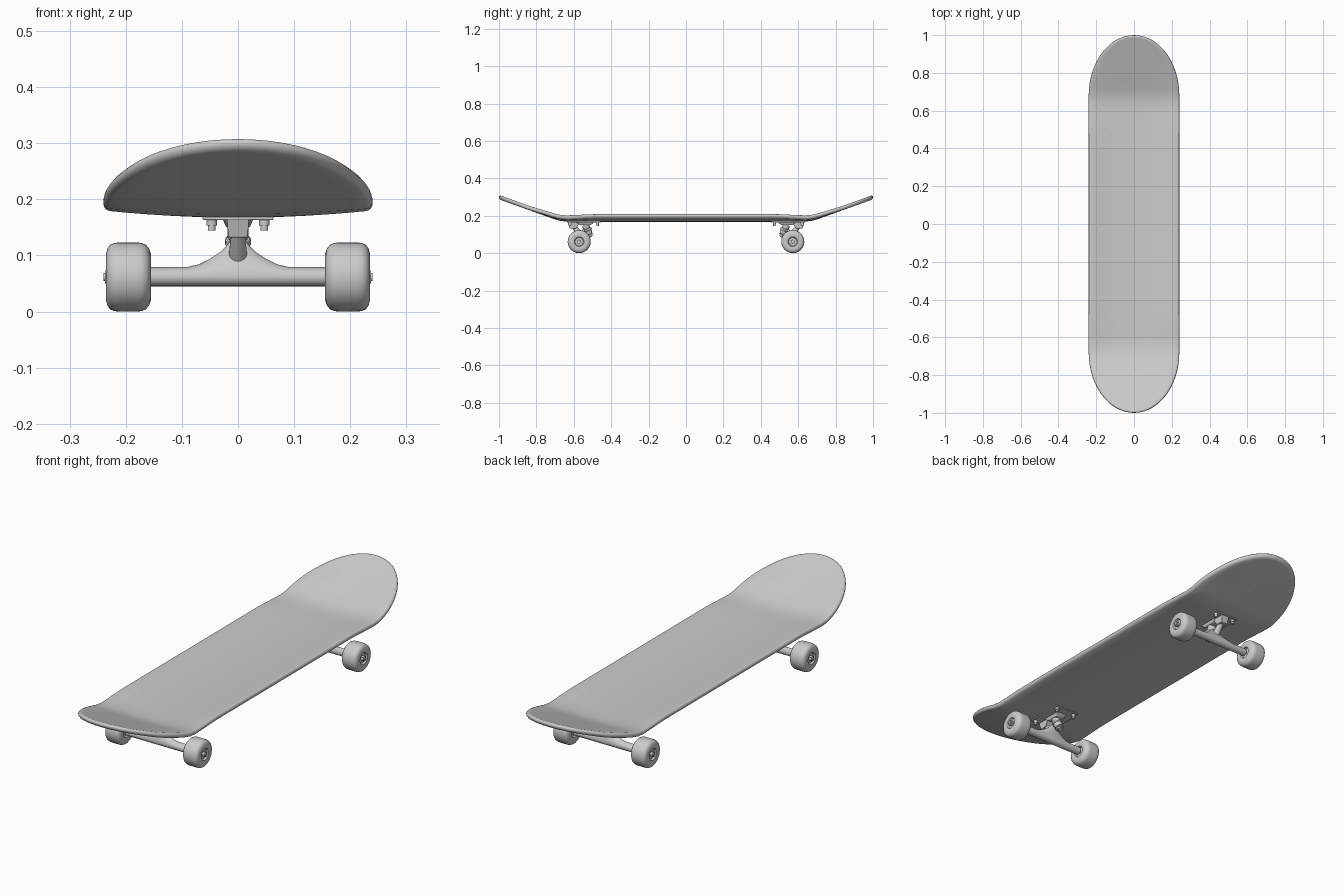
import bpy, bmesh
from math import sin, cos, pi, exp, log
from mathutils import Vector

if "Cube" in bpy.data.objects:
    bpy.data.objects.remove(bpy.data.objects["Cube"])


def finish(name, bm, mx=False, my=False, bevel=0, angle=40):
    bmesh.ops.remove_doubles(bm, verts=bm.verts, dist=1e-5)
    bmesh.ops.recalc_face_normals(bm, faces=bm.faces)
    me = bpy.data.meshes.new(name)
    bm.to_mesh(me)
    bm.free()
    ob = bpy.data.objects.new(name, me)
    bpy.context.collection.objects.link(ob)
    bpy.ops.object.select_all(action='DESELECT')
    ob.select_set(True)
    bpy.context.view_layer.objects.active = ob
    bpy.ops.object.shade_smooth_by_angle(angle=angle * pi / 180)
    if bevel:
        b = ob.modifiers.new("bevel", 'BEVEL')
        b.width, b.segments = bevel, 2
    if mx or my:
        m = ob.modifiers.new("mirror", 'MIRROR')
        m.use_axis = (mx, my, False)
        m.use_mirror_merge = False
    return ob


def loft(bm, rings, cap=True):
    vs = [[bm.verts.new(p) for p in r] for r in rings]
    n = len(vs[0])
    for a, b in zip(vs, vs[1:]):
        for i in range(n):
            bm.faces.new((a[i], a[(i + 1) % n], b[(i + 1) % n], b[i]))
    if cap:
        bm.faces.new(vs[0])
        bm.faces.new(vs[-1])


def lathe(bm, start, axis, profile, seg=32):
    """Profile of (distance along axis, radius)."""
    axis = Vector(axis).normalized()
    u = axis.orthogonal().normalized()
    v = axis.cross(u)
    loft(bm, [[Vector(start) + axis * t + (u * cos(2 * pi * i / seg) + v * sin(2 * pi * i / seg)) * r
               for i in range(seg)] for t, r in profile])


def block(bm, low, high):
    """Tapered block between two rectangles (x half width, y0, y1, z)."""
    loft(bm, [[(-w, a, z), (w, a, z), (w, b, z), (-w, b, z)] for w, a, b, z in (low, high)])


# Deck: kicked ends, concave middle, rounded rim
def deck_z(x, y):
    y = abs(y)
    s = 0.014
    kick = 0.36 * s * log(1 + exp((y - 0.665) / s))
    dish = 0.02 if y < 0.5 else 0.02 * max(0, 1 - (y - 0.5) / 0.35)
    return 0.179 + kick + dish * (abs(x) / 0.24) ** 2.2


stations = [(-1, 90 - i * 6) for i in range(15)]
stations += [(0, -0.68 + 0.04 * i) for i in range(35)]
stations += [(1, 6 + i * 6) for i in range(15)]
rim = [(0.011, -0.0115), (0.005, -0.0095), (0.0012, -0.005), (0, 0),
       (0.0012, 0.005), (0.005, 0.0095), (0.011, 0.0115)]
across = [-1 + i / 8 for i in range(1, 16)]
section = [(f, *rim[0]) for f in across] + [(1, *r) for r in rim]
section += [(-f, *rim[-1]) for f in across] + [(-1, *r) for r in rim[::-1]]
rings = []
for side, t in stations:
    ring = []
    for f, d, dz in section:
        if side:
            a = t * pi / 180
            x, y = f * (0.24 - d) * cos(a), side * (0.68 + (0.32 - d) * sin(a))
        else:
            x, y = f * (0.24 - d), t
        ring.append((x, y, deck_z(x, y) + dz))
    rings.append(ring)
bm = bmesh.new()
loft(bm, rings, cap=False)
bmesh.ops.dissolve_degenerate(bm, dist=1e-6, edges=bm.edges)
finish("deck", bm, angle=60)

AY, AZ = -0.571, 0.0615

# Wheels
bm = bmesh.new()
lathe(bm, (0, AY, AZ), (1, 0, 0),
      [(.166, 0), (.166, .022), (.158, .026), (.155, .040), (.158, .050), (.164, .0575),
       (.172, .0608), (.18, .0615), (.212, .0615), (.22, .0608), (.228, .0575), (.233, .050),
       (.2355, .040), (.233, .026), (.225, .022), (.225, 0)], 40)
finish("wheel", bm, True, True)

# Axle ends with nuts
bm = bmesh.new()
lathe(bm, (0, AY, AZ), (1, 0, 0), [(.15, .007), (.24, .007)], 16)
lathe(bm, (0, AY, AZ), (1, 0, 0), [(.222, .012), (.237, .012)], 6)
finish("axle_nut", bm, True, True)

# Hanger: tube that swells to a leaning peak in the middle
tops = [(0, .130), (.012, .128), (.02, .118), (.032, .106), (.05, .094), (.07, .084), (.09, .0795), (.157, .079)]
tops = [(-x, z) for x, z in tops[:0:-1]] + tops
rings = []
for x, top in tops:
    ring = []
    for i in range(24):
        a = 2 * pi * i / 24
        z = AZ + sin(a) * ((top - AZ) if sin(a) > 0 else .0165)
        ring.append((x, AY + .0175 * cos(a) + max(0, z - AZ - .01) * 0.45, z))
    rings.append(ring)
bm = bmesh.new()
loft(bm, rings)
finish("hanger", bm, my=True)

# Pivot nose and bushing seat of the hanger
bm = bmesh.new()
lathe(bm, (0, -.562, .095), (0, -.045, .055), [(0, .017), (.035, .014), (.065, .011)], 20)
KING = Vector((0, .04, -.085)).normalized()
TOP = Vector((0, -.545, .165))
lathe(bm, TOP + KING * .038, KING, [(0, .021), (.002, .023), (.011, .023), (.013, .021)], 24)
finish("hanger_yoke", bm, my=True)

# Kingpin with bushings and nut
bm = bmesh.new()
lathe(bm, TOP, KING, [(0, .007), (.088, .007)], 16)
lathe(bm, TOP, KING, [(.076, .012), (.086, .012)], 6)
finish("kingpin", bm, my=True)
bm = bmesh.new()
lathe(bm, TOP, KING, [(.014, .017), (.018, .019), (.034, .019), (.038, .017)], 24)
lathe(bm, TOP, KING, [(.051, .020), (.056, .020), (.07, .015), (.072, .019), (.075, .019)], 24)
finish("bushings", bm, my=True)

# Baseplate with pivot cup and kingpin housing
bm = bmesh.new()
block(bm, (.063, -.636, -.458, .163), (.063, -.636, -.458, .172))
block(bm, (.017, -.622, -.588, .132), (.020, -.632, -.565, .166))
block(bm, (.021, -.565, -.510, .150), (.028, -.590, -.490, .166))
finish("baseplate", bm, my=True, bevel=.002)

# Mounting bolts
bm = bmesh.new()
for y in (-.621, -.473):
    lathe(bm, (.047, y, .166), (0, 0, -1), [(0, .0095), (.013, .0095), (.013, .007), (.022, .007)], 12)
finish("bolt", bm, True, True)
